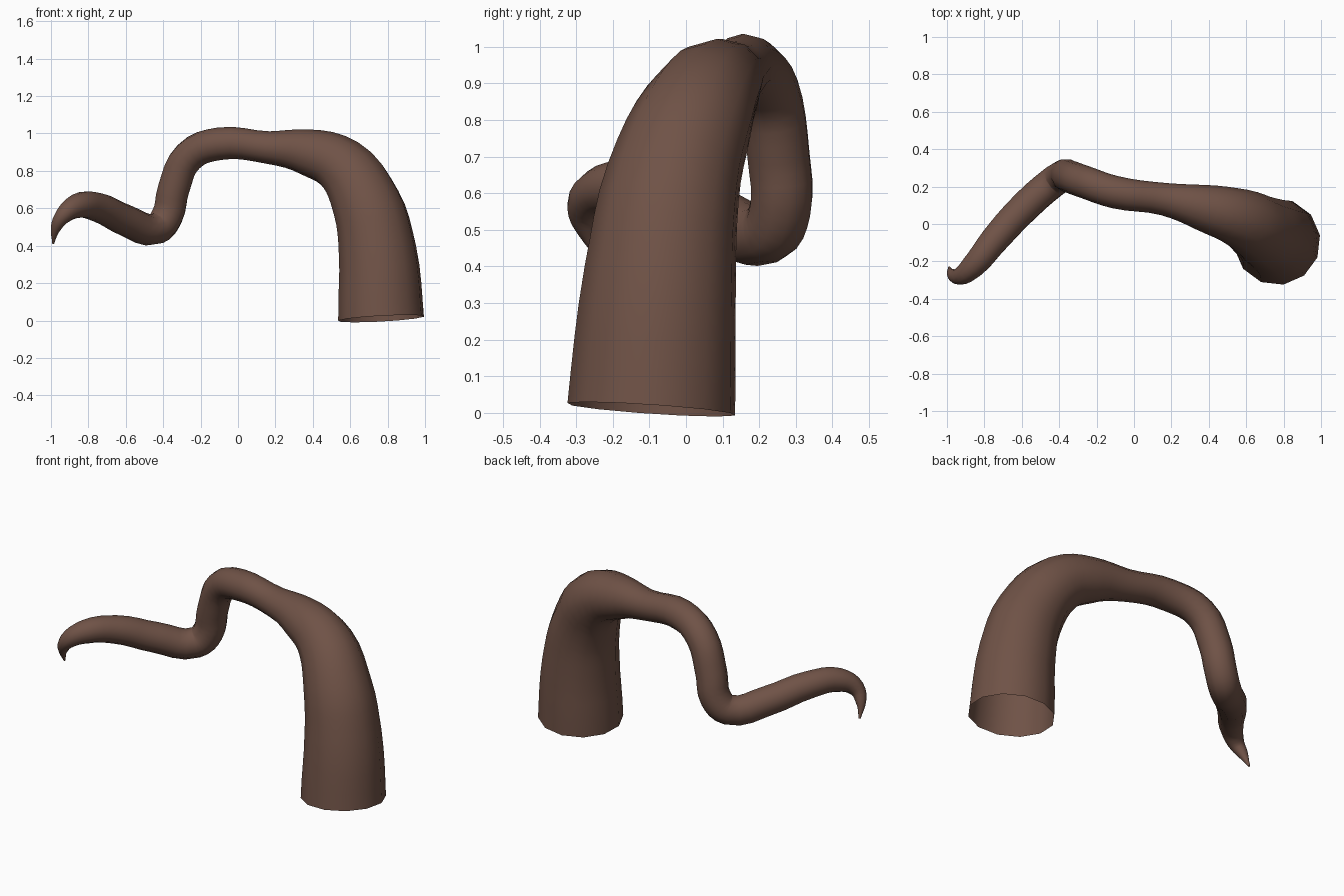
import bpy

# Centreline of the limb from thick open base to pointed tip: x, y, z, radius
path = [
    (0.765, -0.095, 0.01, 0.232),
    (0.745, -0.070, 0.38, 0.210),
    (0.685, -0.035, 0.63, 0.187),
    (0.555, 0.035, 0.825, 0.157),
    (0.36, 0.090, 0.902, 0.122),
    (0.16, 0.133, 0.925, 0.087),
    (-0.10, 0.170, 0.945, 0.087),
    (-0.265, 0.225, 0.875, 0.087),
    (-0.345, 0.253, 0.70, 0.087),
    (-0.378, 0.258, 0.56, 0.086),
    (-0.435, 0.222, 0.492, 0.085),
    (-0.60, 0.075, 0.535, 0.084),
    (-0.75, -0.090, 0.605, 0.078),
    (-0.86, -0.225, 0.612, 0.066),
    (-0.935, -0.280, 0.560, 0.046),
    (-0.975, -0.265, 0.490, 0.027),
    (-0.988, -0.232, 0.412, 0.006),
]

# Tapered tube, twelve sides, open at both ends
curve = bpy.data.curves.new("branch_limb", 'CURVE')
curve.dimensions = '3D'
curve.resolution_u = 4
curve.bevel_depth = 1.0
curve.bevel_resolution = 4
spline = curve.splines.new('BEZIER')
spline.bezier_points.add(len(path) - 1)
spline.radius_interpolation = 'CARDINAL'
for p, (x, y, z, r) in zip(spline.bezier_points, path):
    p.co = (x, y, z)
    p.radius = r
    p.handle_left_type = p.handle_right_type = 'AUTO'
limb = bpy.data.objects.new("branch_limb", curve)
bpy.context.collection.objects.link(limb)

# Brown bark colour
bark = bpy.data.materials.new("bark")
bark.diffuse_color = (0.16, 0.085, 0.062, 1)
curve.materials.append(bark)

# Turn into a smooth-shaded mesh
bpy.context.view_layer.objects.active = limb
limb.select_set(True)
bpy.ops.object.convert(target='MESH')
bpy.ops.object.shade_smooth()
